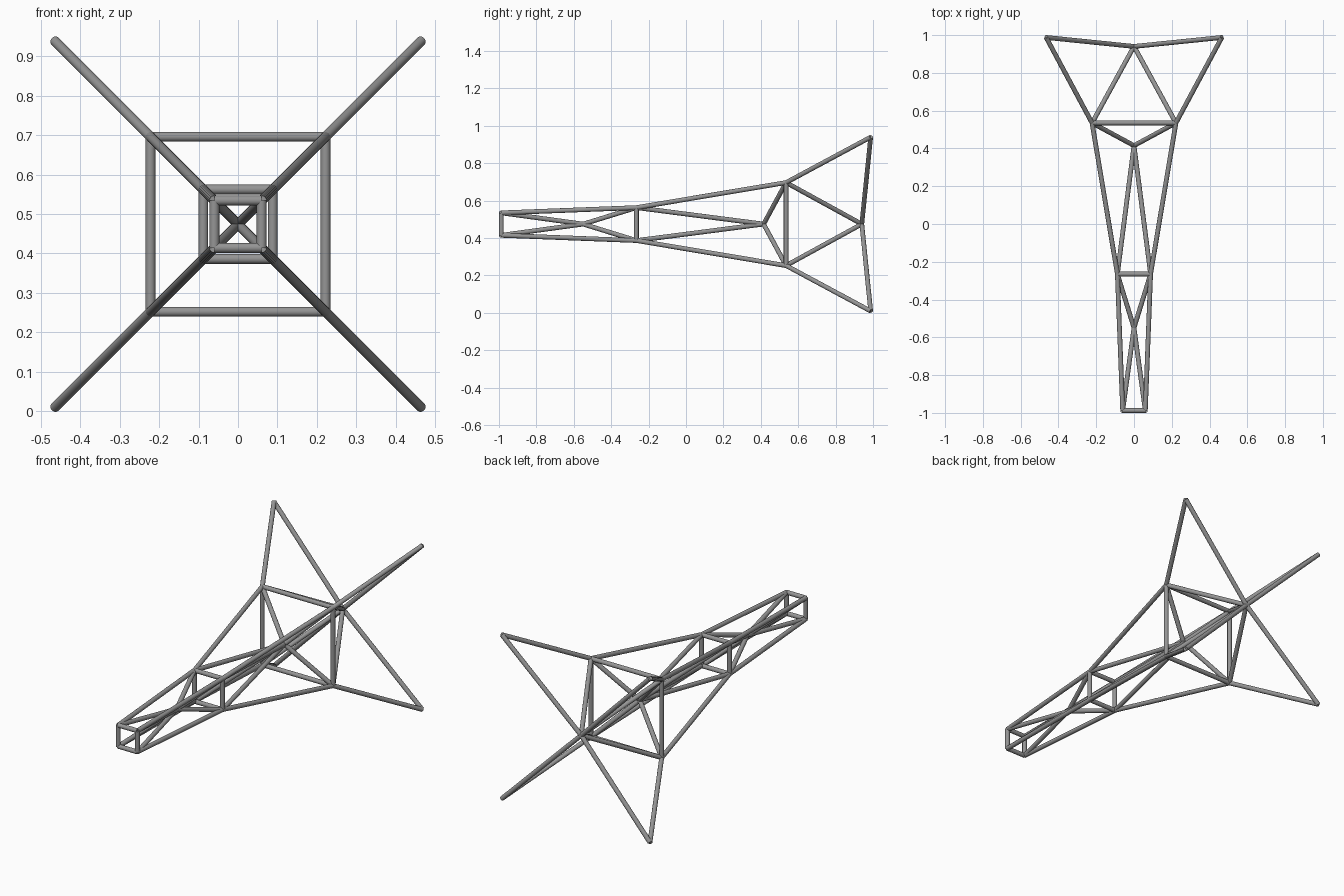
import bpy
from mathutils import Vector

cube = bpy.data.objects.get("Cube")
if cube:
    bpy.data.objects.remove(cube, do_unlink=True)

RADIUS = 0.0125
MID_Z = 0.474

grey = bpy.data.materials.new("steel_grey")
grey.use_nodes = True
grey.diffuse_color = (0.3, 0.3, 0.3, 1)
grey.node_tree.nodes["Principled BSDF"].inputs["Base Color"].default_value = (0.3, 0.3, 0.3, 1)


def tube(name, a, b):
    """Round bar running from point a to point b."""
    axis = b - a
    bpy.ops.mesh.primitive_cylinder_add(vertices=16, radius=RADIUS, depth=axis.length,
                                        location=(a + b) / 2)
    bar = bpy.context.object
    bar.name = name
    bar.rotation_euler = axis.to_track_quat('Z', 'Y').to_euler()
    bar.data.materials.append(grey)
    bpy.ops.object.shade_smooth_by_angle()


def corners(y, half):
    """Four corners of a square station, in order around the axis."""
    return [Vector((sx * half, y, MID_Z + sz * half))
            for sx, sz in ((1, 1), (-1, 1), (-1, -1), (1, -1))]


# Square stations along the body, and the brace hubs between them
stations = [corners(-0.9875, 0.06), corners(-0.265, 0.088),
            corners(0.535, 0.222), corners(0.9875, 0.465)]
hubs = [Vector((0, y, MID_Z)) for y in (-0.55, 0.415, 0.94)]

# Square frames (the tail tips stay open)
for label, ring in zip(("front", "middle", "rear"), stations):
    for i in range(4):
        tube(label + "_frame_bar", ring[i], ring[(i + 1) % 4])

# Long edge bars and the diagonal braces meeting at each hub
for label, ring, after, hub in zip(("nose", "body", "tail"), stations, stations[1:], hubs):
    for start, end in zip(ring, after):
        tube(label + "_edge_bar", start, end)
        tube(label + "_front_brace", start, hub)
        tube(label + "_rear_brace", hub, end)
